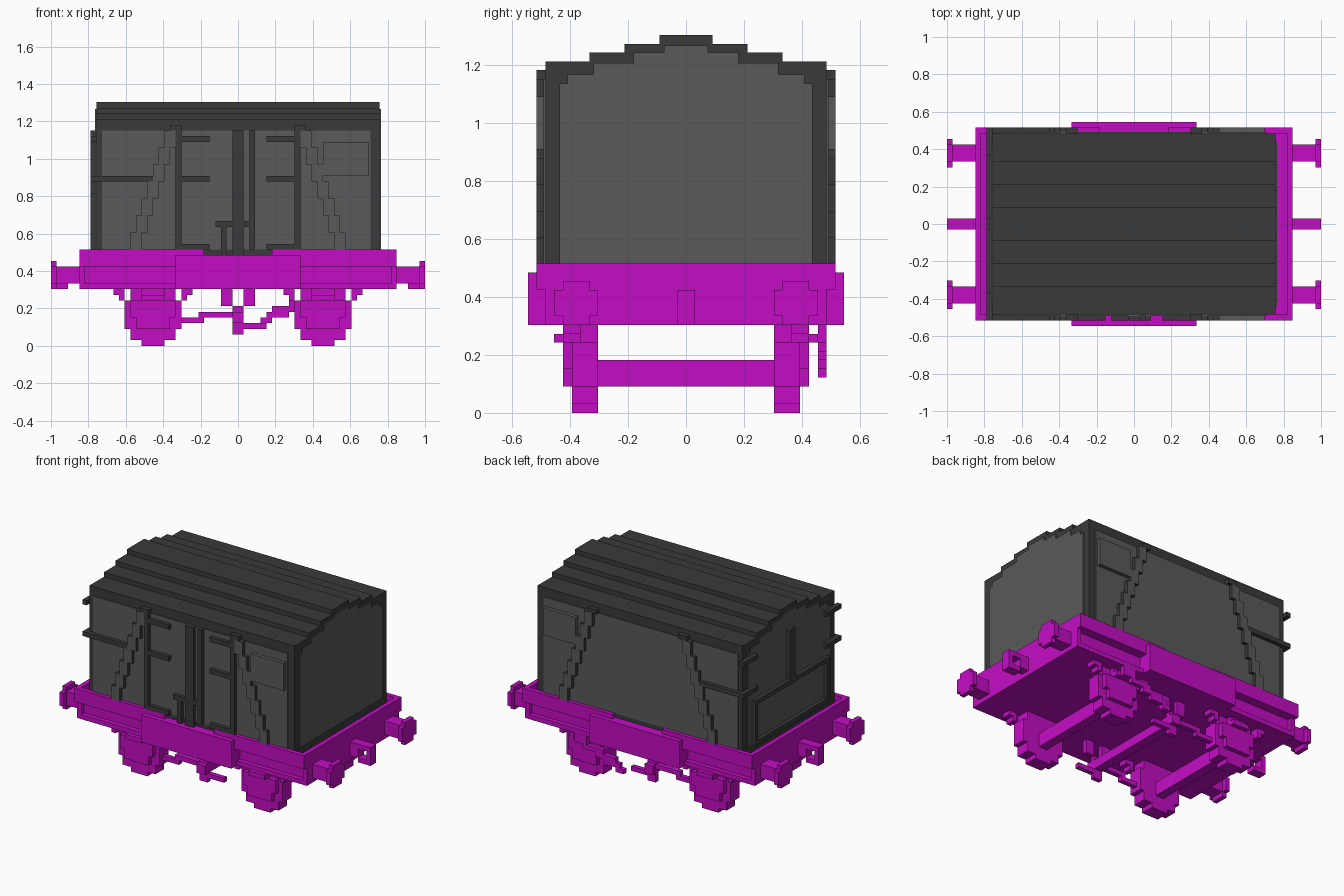
import bpy, bmesh

cube = bpy.data.objects.get("Cube")
if cube:
    bpy.data.objects.remove(cube, do_unlink=True)

UNIT = 1 / 33  # size of one building block


def material(name, r, g, b):
    mat = bpy.data.materials.new(name)
    mat.use_nodes = True
    mat.diffuse_color = (r, g, b, 1)
    mat.node_tree.nodes["Principled BSDF"].inputs["Base Color"].default_value = (r, g, b, 1)
    return mat


magenta = material("magenta", .55, .004, .55)
dark = material("dark grey", .042, .042, .042)
light = material("light grey", .1, .1, .1)


def part(name, mat, boxes, mirror="", face_mat=None):
    """Join boxes (x0, x1, y0, y1, z0, z1) in block units, mirrored over the given axes."""
    bm = bmesh.new()
    for sx in (1, -1) if "x" in mirror else (1,):
        for sy in (1, -1) if "y" in mirror else (1,):
            for x0, x1, y0, y1, z0, z1 in boxes:
                made = bmesh.ops.create_cube(bm, size=1)
                for v in made["verts"]:
                    v.co.x = sx * (x1 if v.co.x > 0 else x0) * UNIT
                    v.co.y = sy * (y1 if v.co.y > 0 else y0) * UNIT
                    v.co.z = (z1 if v.co.z > 0 else z0) * UNIT
    bmesh.ops.recalc_face_normals(bm, faces=bm.faces)
    bm.normal_update()
    mesh = bpy.data.meshes.new(name)
    mesh.materials.append(mat)
    if face_mat:  # faces turned sideways take the second colour
        mesh.materials.append(face_mat)
        for f in bm.faces:
            f.material_index = int(abs(f.normal.y) > .9)
    bm.to_mesh(mesh)
    bm.free()
    obj = bpy.data.objects.new(name, mesh)
    bpy.context.collection.objects.link(obj)
    return obj


# Wagon frame: channel-shaped sides, raised rim, centre side plates
part("frame_deck", magenta, [(-28, 28, -17, 17, 14, 15),
                             (-28, 28, -15, 15, 11, 14),
                             (-28, 28, -16, 16, 10, 11)])
part("frame_end", magenta, [(27, 28, -17, 17, 15, 17),
                            (27, 28, -16, 16, 10, 14)], "x")
part("side_rim", magenta, [(0, 27, 16, 17, 15, 16),
                           (6, 27, 16, 17, 16, 17)], "xy")
part("side_plate", magenta, [(-11, 11, 15, 18, 10, 16)], "y")

# Buffers and coupling hooks
part("buffer", magenta, [(28, 32, 11, 14, 11, 14),
                         (32, 33, 10, 15, 11, 14),
                         (32, 33, 11, 14, 10, 15)], "xy")
part("coupling_hook", magenta, [(28, 30, -1, 1, 11, 14),
                                (30, 33, -1, 1, 13, 14),
                                (32, 33, -1, 1, 10, 13),
                                (30, 32, -1, 1, 10, 11)], "x")

# Wheels, axle boxes, springs and axles
AXLE = 15


def around_axle(rows, y0, y1):
    return [(AXLE - w, AXLE + w, y0, y1, z0, z1) for w, z0, z1 in rows]


part("wheel", magenta, around_axle([(2, 0, 1), (4, 1, 3), (5, 3, 8), (4, 8, 10)], 10, 13), "xy")
part("axle_box", magenta, around_axle([(3, 3, 5), (4, 5, 8), (2, 8, 10)], 13, 14), "xy")
part("spring_buckle", magenta, around_axle([(2, 8, 9)], 14, 15), "xy")
part("spring_hanger", magenta, [(AXLE + s * 6 - 1, AXLE + s * 6 + 1, 12, 14, 9, 10) for s in (-1, 1)]
     + [(AXLE + s * 5.5 - .5, AXLE + s * 5.5 + .5, 12, 14, 8, 9) for s in (-1, 1)], "xy")
part("axle", magenta, [(AXLE - 1, AXLE + 1, -10, 10, 3, 6)], "x")

# Brake gear
part("brake_shaft", magenta, [(-1, 1, -13, 13, 4, 6)])
part("brake_hanger", magenta, [(1, 3, 11, 12, 7, 10)], "xy")
part("brake_rod", magenta, [(-10, -6, 11, 12, 4, 5), (-7, 0, 11, 12, 5, 6),
                            (-1, 1, 11, 12, 2, 7), (1, 5, 11, 12, 3, 4)], "y")
part("brake_lever", magenta, [(4, 6, 15, 16, 4, 5), (5, 9, 15, 16, 5, 6), (6, 11, 15, 16, 6, 7),
                              (9, 14, 15, 16, 7, 8), (13, 16, 15, 16, 8, 10)])

# Container body and stepped roof
part("container_body", dark, [(-25, 25, -16, 16, 15, 39)])
part("roof", dark, [(-25, 25, -w, w, z, z + 1)
                    for w, z in ((16, 39), (11, 40), (7, 41), (3, 42))])

# Thin lighter panels on the sides and arched ends
part("side_panel", light, [(-24, 23.4, 16, 16.2, 17, 38)], "y")
part("end_panel", light, [(25, 25.2, -w, w, z0, z1) for w, z0, z1 in
                          ((14.4, 17, 37.5), (13.5, 37.5, 38.5), (10.5, 38.5, 39.8),
                           (6, 39.8, 41), (2.5, 41, 41.8))], "x")
part("label_board", light, [(15, 23, 16, 17, 30, 36)], "y")

# Stepped chains running down from roof brackets
part("chain", dark, [(11 + i, 13 + i, 16, 17, 35 - 3 * i, 38 - 3 * i) for i in range(7)], "xy", light)
part("chain_bracket", dark, [(10, 12, 14, 17, 38, 39)], "xy")

# Front doors: posts, hinges and latch
part("door_post", dark, [(-1, 1, -17, -16, 16, 38), (2, 3, -17, -16, 17, 38),
                         (10, 11, -17, -16, 17, 38), (-11, -10, -17, -16, 17, 38)])
part("door_hinge", dark, [(5, 10, -17, -16, z, z + 1) for z in (17, 29, 36)], "x")
part("door_latch", dark, [(-4, 2, -17, -16, 21, 22), (-3, -2, -17, -16, 16, 21)])

# End doors: side strap, hinges, centre bar and lower flap
part("side_strap", dark, [(-26, -15, 16, 17, 29, 30)], "y")
part("end_hinge", dark, [(-26, -25, 12, 17, z, z + 1) for z in (36, 29)], "y")
part("end_bar", dark, [(-26, -25, -1, 1, 27, 38)])
part("flap_frame", dark, [(-26, -25, -13, 13, 17, 18), (-26, -25, -13, 13, 26, 27),
                          (-26, -25, -13, -12, 18, 26), (-26, -25, 12, 13, 18, 26)])
